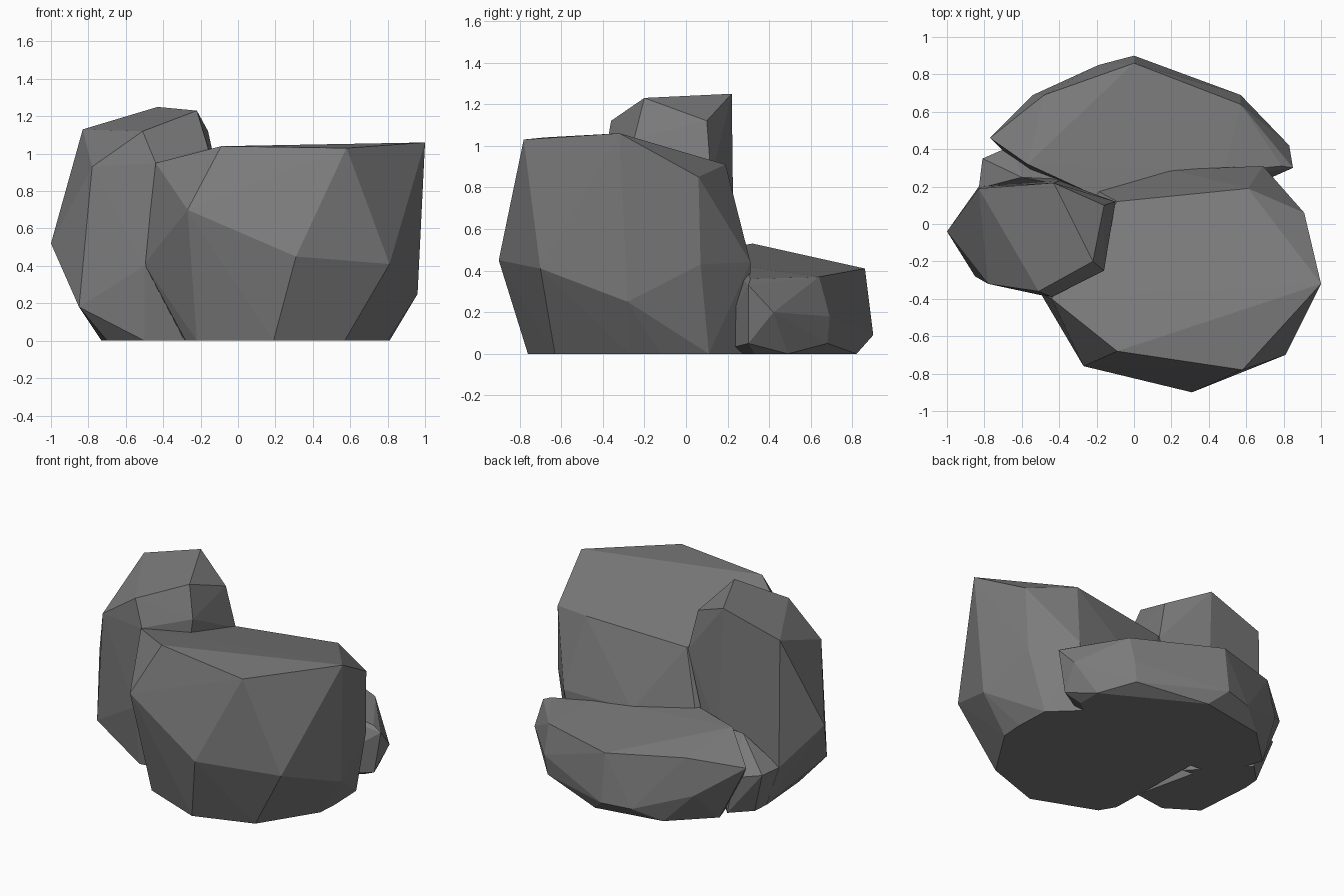
import bpy
import bmesh
import math
from mathutils import Vector

default_cube = bpy.data.objects.get("Cube")
if default_cube:
    bpy.data.objects.remove(default_cube, do_unlink=True)


def make_material(name, colour):
    material = bpy.data.materials.new(name)
    material.use_nodes = True
    material.diffuse_color = colour
    shader = material.node_tree.nodes["Principled BSDF"]
    shader.inputs["Base Color"].default_value = colour
    shader.inputs["Roughness"].default_value = 1
    return material


stone_grey = make_material("stone grey", (.2, .2, .2, 1))


def make_rock(name, corners):
    """Wrap a faceted convex boulder around its main corners."""
    bm = bmesh.new()
    for corner in corners:
        bm.verts.new(Vector(corner))
    bmesh.ops.convex_hull(bm, input=bm.verts[:])
    # Corners swallowed by the hull are not part of the surface
    loose = [vert for vert in bm.verts if not vert.link_faces]
    bmesh.ops.delete(bm, geom=loose, context="VERTS")
    # Merge nearly flat triangles into broad facets
    bmesh.ops.dissolve_limit(bm, angle_limit=math.radians(1),
                             verts=bm.verts[:], edges=bm.edges[:])
    bmesh.ops.recalc_face_normals(bm, faces=bm.faces[:])
    mesh = bpy.data.meshes.new(name)
    bm.to_mesh(mesh)
    bm.free()
    mesh.materials.append(stone_grey)
    rock = bpy.data.objects.new(name, mesh)
    bpy.context.scene.collection.objects.link(rock)
    return rock


# Broad boulder: top rim, waist, then base
main_top = [
    (-.09, -.68, 1.04), (.58, -.78, 1.03), (1, -.32, 1.06),
    (.91, .06, .85), (.61, .19, .91), (-.09, .12, .86), (-.44, -.4, .95),
]
main_waist = [
    (-.27, -.76, .7), (.31, -.9, .45), (.81, -.7, .41), (.96, -.28, .25),
    (.9, .07, .43), (.69, .31, .44), (.2, .29, .43), (-.2, .18, .45),
    (-.5, -.37, .41),
]
main_base = [
    (-.22, -.6, 0), (.19, -.76, 0), (.57, -.63, 0), (.8, -.27, 0),
    (.81, -.12, 0), (.8, .11, 0), (.6, .3, 0), (-.3, .18, 0), (-.28, -.5, 0),
]
make_rock("broad_boulder", main_top + main_waist + main_base)

# Tall boulder: slanted crown, shoulder, waist, base
tall_crown = [
    (-.43, .22, 1.25), (-.22, -.2, 1.23), (-.83, .19, 1.13),
    (-.51, -.36, 1.12), (-.16, .1, 1.12),
]
tall_sides = [
    (-.16, -.25, 1.03), (-.78, -.32, .93), (-.44, -.39, .95),
    (-1, -.04, .52), (-.5, -.38, .4), (-.85, -.28, .18),
    (-.83, .2, .28), (-.4, .23, .4), (-.1, .12, .85),
]
tall_base = [
    (-.7, -.2, 0), (-.73, .19, 0), (-.4, .22, 0), (-.28, -.3, 0),
    (-.5, -.33, 0),
]
make_rock("tall_boulder", tall_crown + tall_sides + tall_base)

# Small ledge where the tall boulder spreads towards the slab
make_rock("tall_boulder_foot", [
    (-.83, .19, .28), (-.81, .35, .28), (-.6, .25, .47), (-.4, .24, .47),
    (-.65, .42, .25), (-.72, .3, 0), (-.73, .18, 0), (-.6, .42, 0),
    (-.3, .1, 0), (-.35, .2, .45),
])

# Low slab leaning on the back: sloping top, rim, base
slab_top = [
    (-.57, .32, .53), (-.2, .15, .5), (.48, .28, .42), (.79, .31, .36),
    (-.77, .46, .36), (-.48, .69, .44), (0, .86, .41), (.57, .64, .37),
]
slab_rim = [
    (.85, .3, .33), (.83, .42, .2), (.57, .69, .18), (.55, .68, .05),
    (0, .9, .09), (-.19, .85, .08), (-.54, .69, .2), (.8, .3, .05),
]
slab_base = [
    (.7, .49, 0), (.7, .33, 0), (.1, .82, 0), (-.35, .74, 0),
    (-.6, .5, 0), (-.5, .2, 0), (.4, .1, 0),
]
make_rock("low_slab", slab_top + slab_rim + slab_base)
